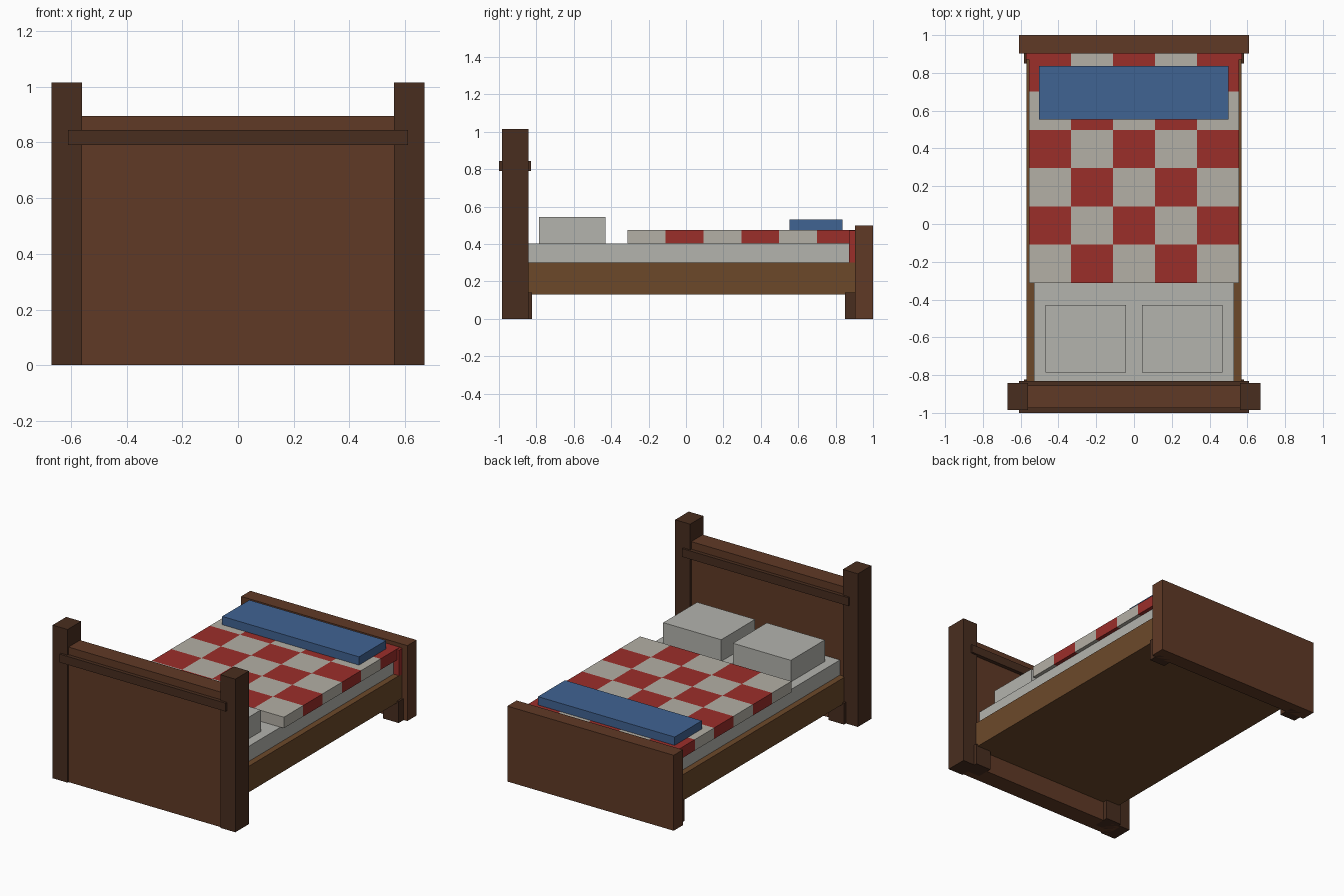
import bpy, bmesh
from mathutils import Vector

if "Cube" in bpy.data.objects:
    bpy.data.objects.remove(bpy.data.objects["Cube"])


def material(name, rgb):
    # colours are given as 0-255 display values and converted to linear
    m = bpy.data.materials.new(name)
    m.diffuse_color = [(c / 255) ** 2.2 for c in rgb] + [1]
    m.use_nodes = True
    m.node_tree.nodes["Principled BSDF"].inputs["Base Color"].default_value = m.diffuse_color
    return m


PANEL = material("panel_wood", (96, 60, 42))
DARK = material("dark_wood", (74, 49, 36))
FRAME = material("frame_wood", (108, 74, 46))
LINEN = material("linen", (178, 178, 172))
CREAM = material("cream", (178, 174, 164))
RED = material("red", (154, 50, 46))
BLUE = material("blue", (66, 99, 145))


def box(name, x, y, z, *mats):
    """Box from (min, max) ranges on each axis."""
    bm = bmesh.new()
    bmesh.ops.create_cube(bm, size=1)
    for v in bm.verts:
        v.co = Vector([(a + b) / 2 + c * (b - a) for (a, b), c in zip((x, y, z), v.co)])
    me = bpy.data.meshes.new(name)
    bm.to_mesh(me)
    bm.free()
    for m in mats:
        me.materials.append(m)
    ob = bpy.data.objects.new(name, me)
    bpy.context.collection.objects.link(ob)
    return ob


def pair(name, x, y, z, mat):
    """Box on the right and its mirror on the left."""
    box(name + "_right", x, y, z, mat)
    box(name + "_left", (-x[1], -x[0]), y, z, mat)


# Headboard: panel, cross rail and corner posts
box("headboard_panel", (-0.6, 0.6), (-0.975, -0.855), (0, 0.895), PANEL)
box("headboard_rail", (-0.61, 0.61), (-1.0, -0.83), (0.79, 0.845), DARK)
pair("headboard_post", (0.56, 0.67), (-0.985, -0.843), (0, 1.015), DARK)

# Footboard
box("footboard", (-0.61, 0.61), (0.903, 1.0), (0, 0.5), PANEL)

# Bed frame and short legs
box("bed_frame", (-0.57, 0.57), (-0.86, 0.905), (0.13, 0.302), FRAME)
pair("head_leg", (0.47, 0.583), (-0.93, -0.823), (0, 0.142), DARK)
pair("foot_leg", (0.47, 0.583), (0.85, 0.95), (0, 0.142), DARK)

# Mattress and pillows
box("mattress", (-0.53, 0.53), (-0.86, 0.88), (0.3, 0.402), LINEN)
pair("pillow", (0.043, 0.468), (-0.785, -0.43), (0.4, 0.545), LINEN)

# Chequered quilt: one slab cut into 5 x 6 squares
X0, Y0, DX, DY = -0.555, -0.312, 0.222, 0.2025
quilt = box("quilt", (X0, -X0), (Y0, Y0 + 6 * DY), (0.402, 0.475), CREAM, RED)
bm = bmesh.new()
bm.from_mesh(quilt.data)
cuts = [((X0 + i * DX, 0, 0), (1, 0, 0)) for i in range(1, 5)]
cuts += [((0, Y0 + j * DY, 0), (0, 1, 0)) for j in range(1, 6)]
for co, no in cuts:
    bmesh.ops.bisect_plane(bm, geom=bm.verts[:] + bm.edges[:] + bm.faces[:],
                           plane_co=co, plane_no=no)
for f in bm.faces:
    c = f.calc_center_median()
    i = min(max(int((c.x - X0) / DX), 0), 4)
    j = min(max(int((c.y - Y0) / DY), 0), 5)
    f.material_index = (i + j) % 2
bm.to_mesh(quilt.data)
bm.free()

# Quilt end tucked behind the footboard, and folded blanket
box("quilt_end", (-0.572, 0.572), (0.872, 0.904), (0.3, 0.472), RED)
box("folded_blanket", (-0.503, 0.5), (0.553, 0.837), (0.47, 0.53), BLUE)
